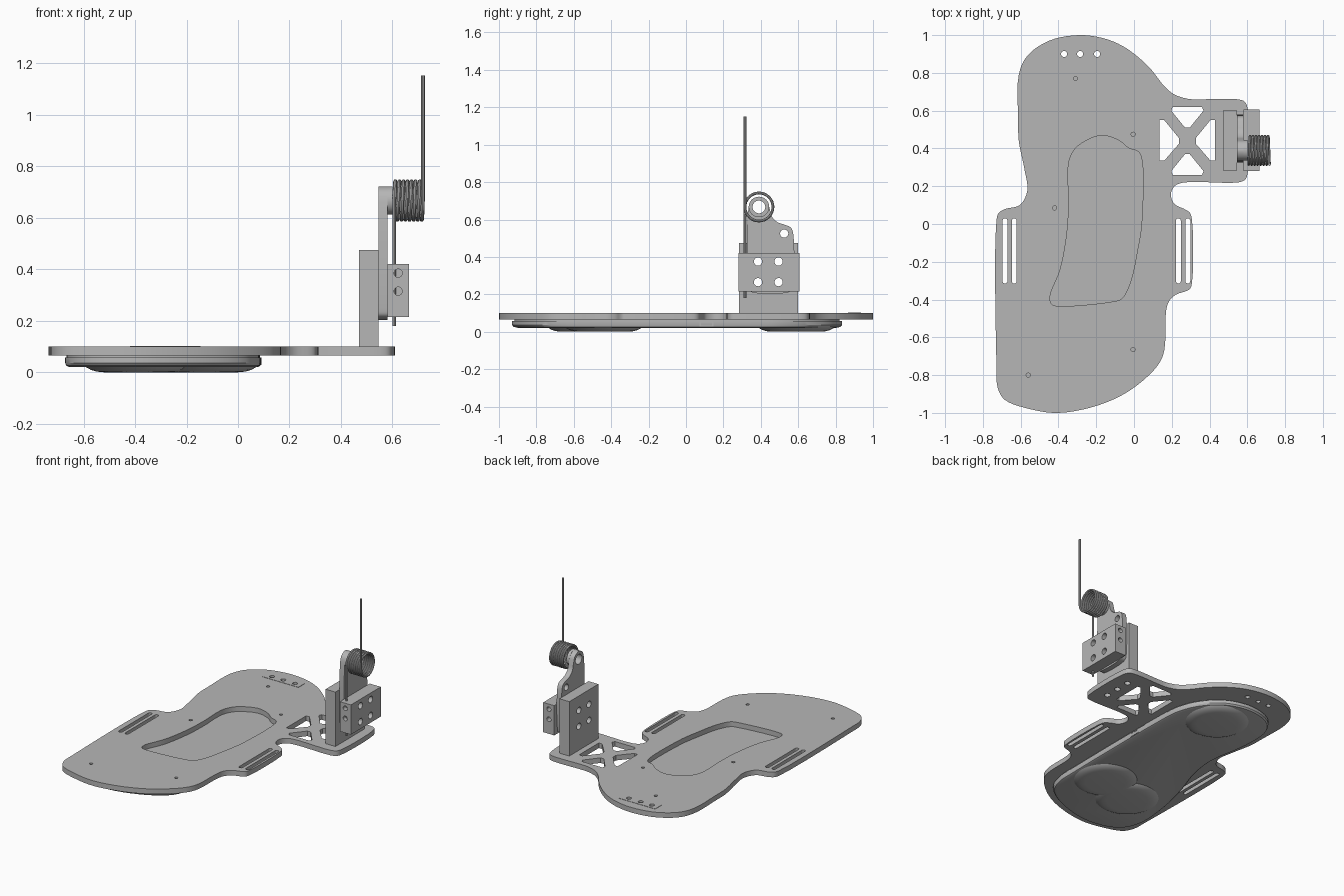
import bpy, bmesh, math
from mathutils import Matrix, Vector

if "Cube" in bpy.data.objects:
    bpy.data.objects.remove(bpy.data.objects["Cube"])

grey = bpy.data.materials.new("neutral grey")
grey.diffuse_color = (0.47, 0.47, 0.47, 1)
grey.use_nodes = True
grey.node_tree.nodes["Principled BSDF"].inputs["Base Color"].default_value = grey.diffuse_color


def add_object(name, mesh):
    mesh.materials.clear()
    mesh.materials.append(grey)
    ob = bpy.data.objects.new(name, mesh)
    bpy.context.collection.objects.link(ob)
    return ob


def smooth_loop(pts, steps=5):
    """Closed centripetal spline through a few points."""
    pts = [Vector(p) for p in pts]
    n, out = len(pts), []
    for i in range(n):
        p = [pts[(i + k - 1) % n] for k in range(4)]
        t = [0.0]
        for a, b in zip(p, p[1:]):
            t.append(t[-1] + (b - a).length ** 0.5)
        for s in range(steps):
            u = t[1] + (t[2] - t[1]) * s / steps
            mix = lambda a, b, i, j: a * ((t[j] - u) / (t[j] - t[i])) + b * ((u - t[i]) / (t[j] - t[i]))
            a1, a2, a3 = mix(p[0], p[1], 0, 1), mix(p[1], p[2], 1, 2), mix(p[2], p[3], 2, 3)
            out.append(mix(mix(a1, a2, 0, 2), mix(a2, a3, 1, 3), 1, 2))
    return out


def circle(x, y, r, n=24):
    return [(x + r * math.cos(2 * math.pi * i / n), y + r * math.sin(2 * math.pi * i / n)) for i in range(n)]


def rect(x0, x1, y0, y1):
    return [(x0, y0), (x1, y0), (x1, y1), (x0, y1)]


def slot(x, y0, y1, r):
    arc = [(r * math.cos(math.pi * i / 8), r * math.sin(math.pi * i / 8)) for i in range(9)]
    return [(x + a, y1 - r + b) for a, b in arc] + [(x - a, y0 + r - b) for a, b in arc]


def mesh_from_curve(cu):
    tmp = bpy.data.objects.new("tmp", cu)
    bpy.context.collection.objects.link(tmp)
    dg = bpy.context.evaluated_depsgraph_get()
    mesh = bpy.data.meshes.new_from_object(tmp.evaluated_get(dg))
    bpy.data.objects.remove(tmp)
    return mesh


def slab(name, loops, lo, hi, axis="z"):
    """Extrude an outline with holes; axis x puts the outline in the YZ plane."""
    cu = bpy.data.curves.new(name, "CURVE")
    cu.dimensions, cu.fill_mode, cu.extrude = "2D", "BOTH", (hi - lo) / 2
    for loop in loops:
        sp = cu.splines.new("POLY")
        sp.points.add(len(loop) - 1)
        for pt, co in zip(sp.points, loop):
            pt.co = (co[0], co[1], 0, 1)
        sp.use_cyclic_u = True
    mesh = mesh_from_curve(cu)
    m = Matrix.Translation((0, 0, (lo + hi) / 2))
    if axis == "x":
        m = Matrix(((0, 0, 1, 0), (1, 0, 0, 0), (0, 1, 0, 0), (0, 0, 0, 1))) @ m
    mesh.transform(m)
    bm = bmesh.new()
    bm.from_mesh(mesh)
    bmesh.ops.remove_doubles(bm, verts=bm.verts, dist=1e-5)
    bmesh.ops.recalc_face_normals(bm, faces=bm.faces)
    bm.to_mesh(mesh)
    bm.free()
    return add_object(name, mesh)


def loft(name, loop, center, rings):
    """Stack scaled copies of an outline: rings are (z, scale)."""
    bm, c = bmesh.new(), Vector(center)
    rows = []
    for z, s in rings:
        rows.append([bm.verts.new((*(c + (Vector(p) - c) * s), z)) for p in loop])
    n = len(loop)
    for a, b in zip(rows, rows[1:]):
        for i in range(n):
            bm.faces.new((a[i], a[(i + 1) % n], b[(i + 1) % n], b[i]))
    bm.faces.new(rows[0])
    bm.faces.new(rows[-1])
    bmesh.ops.recalc_face_normals(bm, faces=bm.faces)
    mesh = bpy.data.meshes.new(name)
    bm.to_mesh(mesh)
    bm.free()
    return add_object(name, mesh)


# Base plate outline and pocket
outline = smooth_loop([
    (-.61, .79), (-.565, .89), (-.45, .97), (-.29, 1), (-.15, .98), (-.04, .93), (.08, .83), (.16, .73),
    (.215, .685), (.29, .662), (.34, .66), (.55, .66), (.585, .648), (.602, .61), (.602, .27), (.588, .235),
    (.55, .22), (.265, .22), (.215, .2), (.195, .155), (.215, .105), (.265, .08), (.295, .06), (.307, .02),
    (.307, -.31), (.295, -.345), (.22, -.375), (.185, -.41), (.17, -.46), (.16, -.67), (.125, -.75),
    (-.02, -.88), (-.19, -.96), (-.4, -1), (-.55, -.98), (-.685, -.93), (-.722, -.865), (-.728, -.75),
    (-.728, .02), (-.715, .06), (-.68, .08), (-.605, .1), (-.565, .175), (-.58, .29), (-.61, .44), (-.613, .55)])
pocket = smooth_loop([
    (-.34, .345), (-.3, .41), (-.18, .468), (-.085, .445), (-.025, .4), (.02, .385), (.04, .35), (.04, 0),
    (.02, -.13), (-.02, -.31), (-.065, -.395), (-.11, -.41), (-.39, -.435), (-.435, -.425), (-.445, -.385),
    (-.39, -.24), (-.355, -.05), (-.345, .13), (-.35, .265)])

# Lattice windows, strap slots and screw holes
side = [(.135, .55), (.135, .335), (.16, .335), (.238, .425), (.238, .455), (.16, .55)]
top = [(.205, .62), (.36, .62), (.368, .6), (.295, .51), (.27, .51), (.197, .6)]
windows = [side, [(.565 - x, y) for x, y in side], top, [(x, .88 - y) for x, y in top]]
slots = [slot(x, -.315, .03, .013) for x in (-.683, -.634, .235, .285)]
toe_holes = [circle(x, .9, .016) for x in (-.37, -.285, -.195)]
screws = [circle(x, y, .011, 16) for x, y in
          ((-.31, .77), (-.005, .475), (-.42, .085), (-.005, -.665), (-.56, -.8))]
mounts = [circle(.508, y, .02) for y in (.34, .44, .54)]
slab("base_plate", [outline, pocket] + windows + slots + toe_holes + screws + mounts, .065, .1)
slab("toe_hole_plate", [rect(-.42, -.145, .865, .935)] + toe_holes, .1, .102)

# Under pan with rounded lower edge
pan = smooth_loop([
    (-.28, .835), (-.45, .79), (-.53, .69), (-.545, .5), (-.5, .2), (-.52, 0), (-.6, -.25), (-.655, -.5),
    (-.665, -.75), (-.6, -.87), (-.4, -.93), (-.15, -.88), (.03, -.77), (.08, -.65), (.087, -.5), (.087, .35),
    (.075, .52), (.02, .66), (-.1, .785)])
loft("under_pan", pan, (-.27, -.05), [(.066, .985), (.058, .985), (.058, 1), (.036, 1), (.026, .99), (.021, .965)])

# Domed pads
for name, x, y in (("toe_pad", -.2, .59), ("heel_pad_outer", -.39, -.535), ("heel_pad_inner", -.13, -.44)):
    loft(name, circle(x, y, .205, 48), (x, y),
         [(.024, 1), (.02, .98), (.009, .88), (.003, .78), (0, .64)])

# Port on the pan side: a small frame
slab("side_port", [rect(.072, .148, .028, .056), rect(.08, .14, .034, .05)], .08, .092, "x")

# Upright bracket, lever and clamp share four bolt holes
bolts = [circle(y, z, .022) for y in (.385, .495) for z in (.265, .375)]
slab("upright_block", [rect(.283, .6, .1, .475)] + bolts, .47, .545, "x")
clamp = slab("clamp_block", [rect(.28, .606, .215, .42)] + bolts, .581, .665, "x")

# Set-screw bores in both clamp ends
bm = bmesh.new()
for y in (.28, .606):
    for z in (.315, .385):
        bmesh.ops.create_cone(bm, cap_ends=True, segments=24, radius1=.016, radius2=.016, depth=.1,
                              matrix=Matrix.Translation((.622, y, z)) @ Matrix.Rotation(math.pi / 2, 4, "X"))
cut_mesh = bpy.data.meshes.new("bore_cutter")
bm.to_mesh(cut_mesh)
bm.free()
cutter = add_object("bore_cutter", cut_mesh)
mod = clamp.modifiers.new("bores", "BOOLEAN")
mod.operation, mod.solver, mod.object = "DIFFERENCE", "EXACT", cutter
dg = bpy.context.evaluated_depsgraph_get()
bored = bpy.data.meshes.new_from_object(clamp.evaluated_get(dg))
clamp.modifiers.clear()
clamp.data = bored
bpy.data.objects.remove(cutter)

# Lever with spring hub
hub_hole = circle(.39, .667, .034, 32)
lever = smooth_loop([
    (.33, .25), (.338, .22), (.37, .207), (.53, .207), (.562, .22), (.572, .25), (.574, .52), (.56, .557),
    (.525, .573), (.49, .585), (.46, .615), (.447, .66), (.432, .7), (.39, .722), (.35, .704), (.334, .66)])
slab("lever_arm", [lever, hub_hole, circle(.525, .525, .022)] + bolts, .545, .581, "x")
slab("spring_hub", [circle(.39, .667, .055, 32), hub_hole], .581, .6, "x")

# Torsion spring: straight leg, coil, long upright wire
turns, seg, r = 7, 32, .075
path = [(.607, .39 - r, .18)]
for i in range(turns * seg + 1):
    a = 2 * math.pi * i / seg
    path.append((.607 + .111 * i / (turns * seg), .39 - r * math.cos(a), .667 + r * math.sin(a)))
path.append((.718, .39 - r, 1.152))
cu = bpy.data.curves.new("spring", "CURVE")
cu.dimensions, cu.bevel_depth, cu.bevel_resolution, cu.use_fill_caps = "3D", .0075, 2, True
sp = cu.splines.new("POLY")
sp.points.add(len(path) - 1)
for pt, co in zip(sp.points, path):
    pt.co = (*co, 1)
add_object("torsion_spring", mesh_from_curve(cu))

# Smooth curved sides, keep hard edges
bpy.ops.object.select_all(action="SELECT")
bpy.context.view_layer.objects.active = clamp
bpy.ops.object.shade_smooth_by_angle(angle=math.radians(30))
